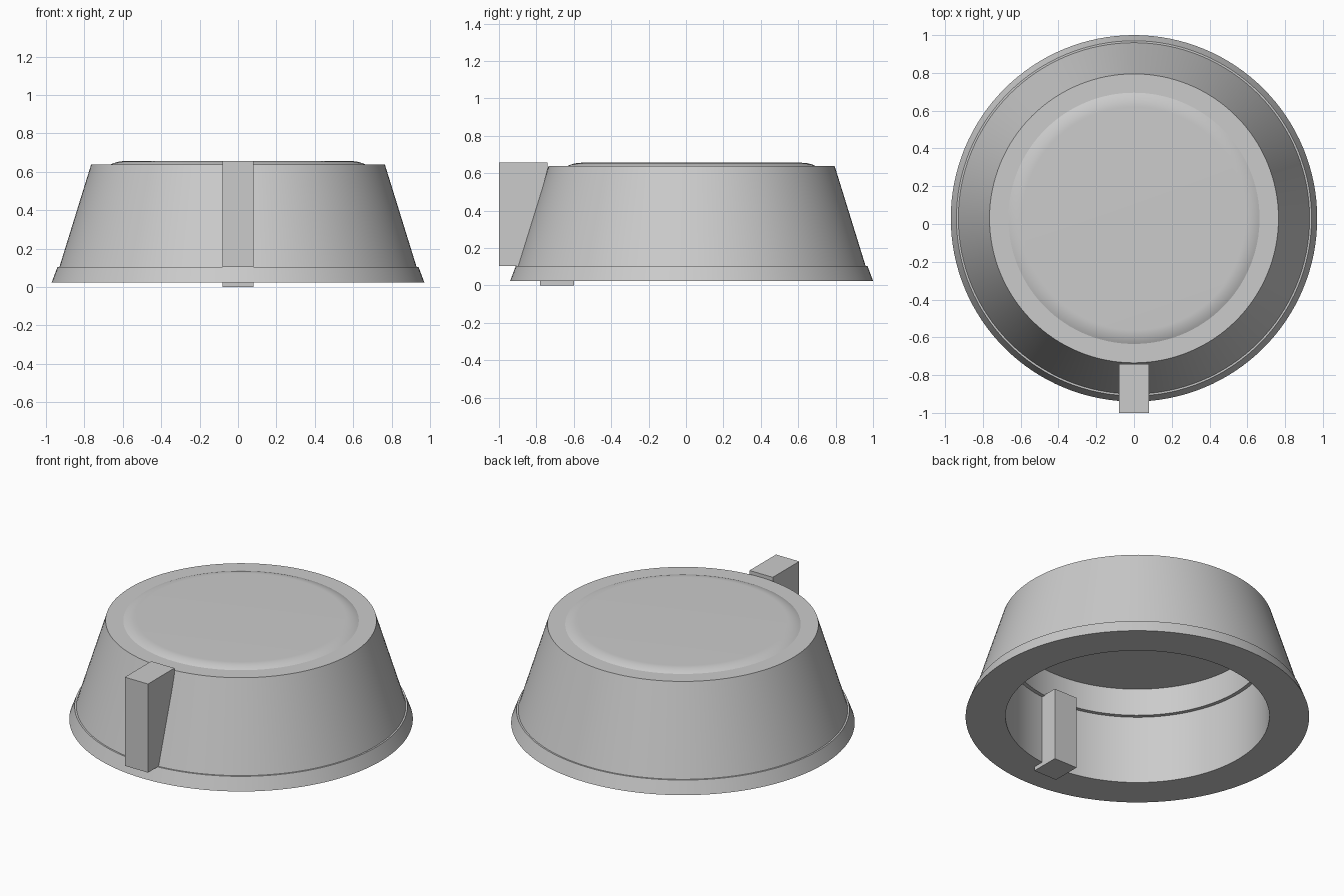
import bpy, bmesh, math

if "Cube" in bpy.data.objects:
    bpy.data.objects.remove(bpy.data.objects["Cube"])

CY = 0.03       # centre of the round body along y
SEGMENTS = 128

grey = bpy.data.materials.new("light grey")
grey.diffuse_color = (0.6, 0.6, 0.6, 1)
grey.use_nodes = True
grey.node_tree.nodes["Principled BSDF"].inputs["Base Color"].default_value = grey.diffuse_color


def finish(name, bm):
    bmesh.ops.recalc_face_normals(bm, faces=bm.faces)
    mesh = bpy.data.meshes.new(name)
    bm.to_mesh(mesh)
    bm.free()
    mesh.materials.append(grey)
    obj = bpy.data.objects.new(name, mesh)
    bpy.context.collection.objects.link(obj)
    return obj


def lathe(name, profile):
    """Revolve (radius, z) points about the body axis; radius 0 ends close it."""
    bm = bmesh.new()
    verts = [bm.verts.new((r, CY, z)) for r, z in profile]
    edges = [bm.edges.new(pair) for pair in zip(verts, verts[1:])]
    bmesh.ops.spin(bm, geom=verts + edges, cent=(0, CY, 0), axis=(0, 0, 1),
                   angle=2 * math.pi, steps=SEGMENTS, use_duplicate=False)
    bmesh.ops.remove_doubles(bm, verts=bm.verts, dist=1e-5)
    obj = finish(name, bm)
    bpy.ops.object.select_all(action='DESELECT')
    obj.select_set(True)
    bpy.context.view_layer.objects.active = obj
    bpy.ops.object.shade_smooth_by_angle(angle=math.radians(18))
    return obj


def extrude_x(name, outline, half_width):
    """Extrude a (y, z) outline symmetrically along x."""
    bm = bmesh.new()
    face = bm.faces.new([bm.verts.new((-half_width, y, z)) for y, z in outline])
    new = bmesh.ops.extrude_face_region(bm, geom=[face])["geom"]
    bmesh.ops.translate(bm, vec=(2 * half_width, 0, 0),
                        verts=[v for v in new if isinstance(v, bmesh.types.BMVert)])
    return finish(name, bm)


# Hollow tapered body: rounded raised cap, cone, flared foot, stepped cavity
cap = []
for i in range(9):
    u = 1 - i / 8
    cap.append((0.665 - 0.075 * u, 0.638 + 0.018 * (1 - (1 - u) ** 2)))
lathe("knob_body",
      [(0, 0.656)] + cap +
      [(0.765, 0.638), (0.93, 0.105), (0.94, 0.105), (0.97, 0.025),
       (0.745, 0.025), (0.745, 0.45), (0.722, 0.45), (0.722, 0.62), (0, 0.62)])

# Upright pointer fin on the front, its back following the cone
extrude_x("pointer_fin",
          [(-1.0, 0.105), (-1.0, 0.657), (-0.74, 0.657), (-0.74, 0.62),
           (-0.88, 0.105)], 0.08)

# Locating key inside the cavity, poking out just below the rim
extrude_x("inner_key",
          [(-0.78, 0), (-0.6, 0), (-0.6, 0.455), (-0.78, 0.455)], 0.08)
